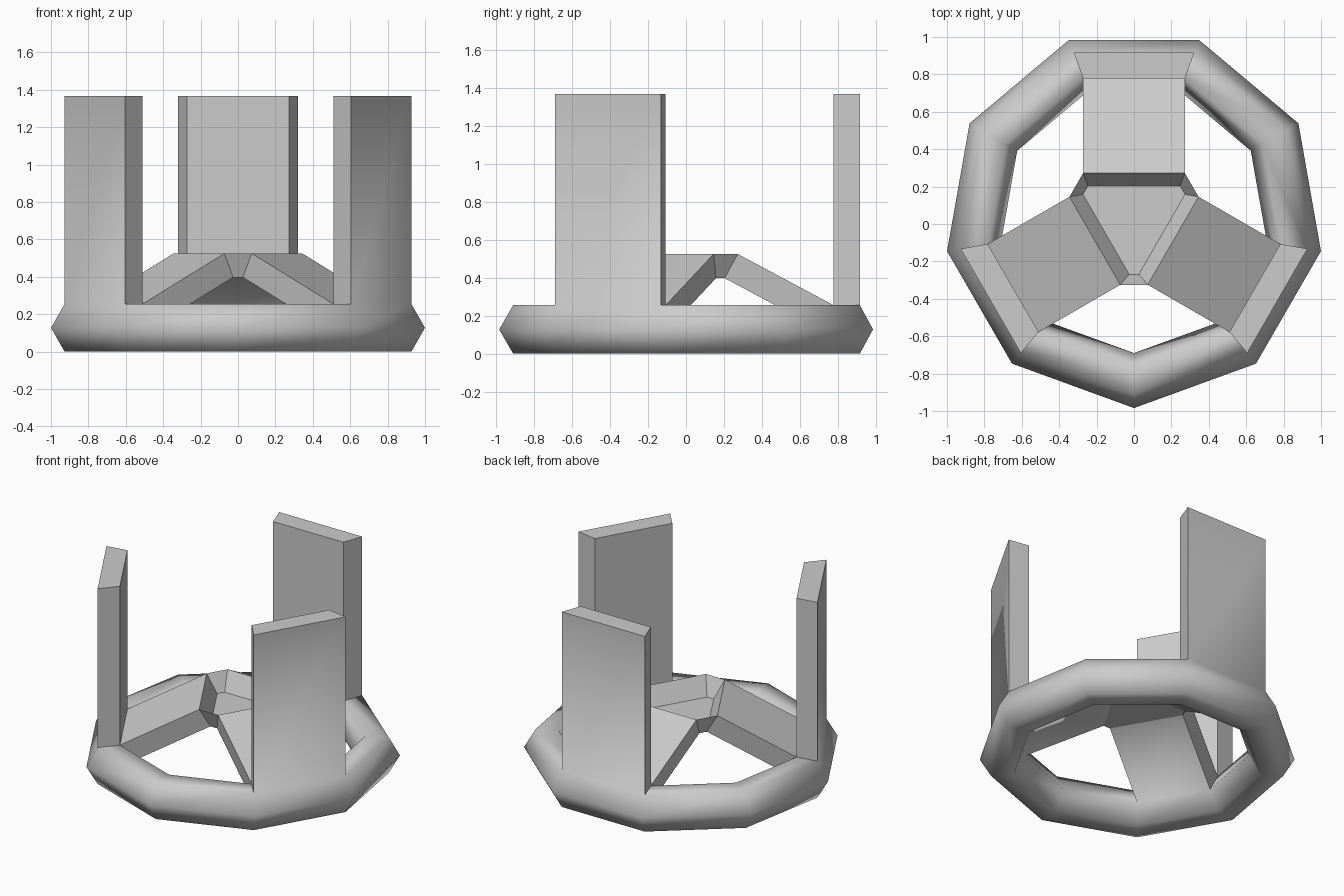
import bpy, bmesh
from math import radians, sin, cos
from mathutils import Vector

cube = bpy.data.objects.get("Cube")
if cube:
    bpy.data.objects.remove(cube, do_unlink=True)

SEGMENTS, SIDES = 9, 6
MAJOR, MINOR = 0.868, 0.147
CENTRE = Vector((0, 0.031, MINOR * sin(radians(60))))
ARM_SEGMENTS = (1, 4, 7)
BLADE_HEIGHT, ARM_REACH, ARM_RISE = 1.113, 0.505, 0.27

grey = bpy.data.materials.new("plain_grey")
grey.use_nodes = True
colour = (0.6, 0.6, 0.6, 1)
grey.diffuse_color = colour
grey.node_tree.nodes["Principled BSDF"].inputs["Base Color"].default_value = colour

bm = bmesh.new()


def direction(degrees):
    return Vector((cos(radians(degrees)), sin(radians(degrees)), 0))


def extrude(face, offset):
    """Push a face out along offset and return the moved corners."""
    base = list(face.verts)
    bm.faces.remove(face)
    tip = [bm.verts.new(v.co + offset) for v in base]
    for n in range(len(base)):
        m = (n + 1) % len(base)
        bm.faces.new((base[n], base[m], tip[m], tip[n]))
    bm.faces.new(tip)
    return tip


# Nine-sided base ring with a hexagonal section
rings = []
for i in range(SEGMENTS):
    out = direction(-90 + i * 360 / SEGMENTS)
    ring = []
    for k in range(SIDES):
        a = radians(k * 360 / SIDES)
        pos = CENTRE + out * (MAJOR + MINOR * cos(a)) + Vector((0, 0, MINOR * sin(a)))
        ring.append(bm.verts.new(pos))
    rings.append(ring)

faces = {}
for i in range(SEGMENTS):
    a, b = rings[i], rings[(i + 1) % SEGMENTS]
    for k in range(SIDES):
        j = (k + 1) % SIDES
        faces[i, k] = bm.faces.new((a[k], b[k], b[j], a[j]))

# Upright blades from the ring's top, sloping arms from its inner upper side
tips = []
for i in ARM_SEGMENTS:
    out = direction(-90 + (i + 0.5) * 360 / SEGMENTS)
    extrude(faces[i, 1], Vector((0, 0, BLADE_HEIGHT)))
    tips.append(extrude(faces[i, 2], Vector((0, 0, ARM_RISE)) - out * ARM_REACH))

# Hub: webs between neighbouring arms and a floor at the bottom of the dish
floor = []
for n, (up_start, up_end, low_end, low_start) in enumerate(tips):
    following = tips[(n + 1) % len(tips)]
    bm.faces.new((low_end, following[3], following[0], up_end))
    floor += [low_start, low_end]
bm.faces.new(floor)

mesh = bpy.data.meshes.new("pronged_stand")
bm.to_mesh(mesh)
bm.free()
mesh.materials.append(grey)
stand = bpy.data.objects.new("pronged_stand", mesh)
bpy.context.collection.objects.link(stand)

# Rounded ring, crisp blade edges
bpy.ops.object.select_all(action="DESELECT")
stand.select_set(True)
bpy.context.view_layer.objects.active = stand
bpy.ops.object.shade_smooth_by_angle(angle=radians(63))
